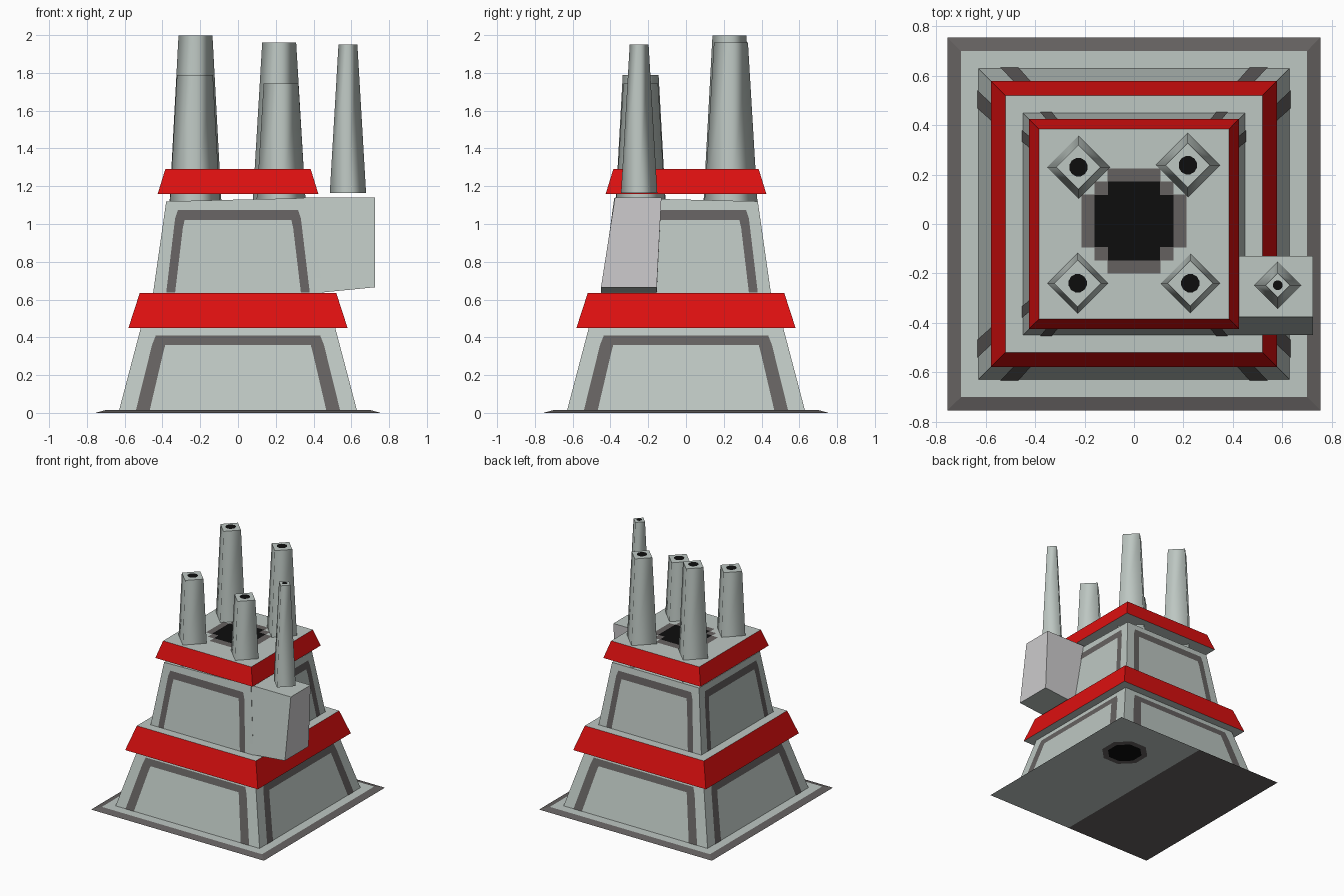
import bpy, math
from mathutils import Matrix

if "Cube" in bpy.data.objects:
    bpy.data.objects.remove(bpy.data.objects["Cube"])


def material(name, r, g, b):
    m = bpy.data.materials.new(name)
    m.diffuse_color = (r, g, b, 1)
    m.use_nodes = True
    m.node_tree.nodes["Principled BSDF"].inputs["Base Color"].default_value = m.diffuse_color
    return m


WALL = material("pale_green_grey", 0.51, 0.57, 0.54)
RED = material("red", 0.72, 0.005, 0.005)
DARK = material("dark_grey", 0.13, 0.12, 0.118)
BLACK = material("black", 0.004, 0.004, 0.004)
PALE = material("light_grey", 0.61, 0.60, 0.61)


def make(name, verts, faces, mats, rule=None):
    me = bpy.data.meshes.new(name)
    me.from_pydata(verts, [], faces)
    for m in mats:
        me.materials.append(m)
    me.update()
    if rule:
        for p in me.polygons:
            p.material_index = rule(p)
    ob = bpy.data.objects.new(name, me)
    bpy.context.collection.objects.link(ob)
    return ob


BOX = [(3, 2, 1, 0), (4, 5, 6, 7)] + [(i, (i + 1) % 4, (i + 1) % 4 + 4, i + 4) for i in range(4)]
CORNERS = [(-1, -1), (1, -1), (1, 1), (-1, 1)]


def frustum(name, h0, z0, h1, z1, mats, rule=None):
    v = [(x * h0, y * h0, z0) for x, y in CORNERS] + [(x * h1, y * h1, z1) for x, y in CORNERS]
    return make(name, v, BOX, mats, rule)


def plate(name, pts, z, mat, down=False):
    f = list(range(len(pts)))
    return make(name, [(x, y, z) for x, y in pts], [f[::-1] if down else f], [mat])


def disc(cx, cy, r, n=12):
    return [(cx + r * math.cos(2 * math.pi * (i + .5) / n),
             cy + r * math.sin(2 * math.pi * (i + .5) / n)) for i in range(n)]


# Base plate with dark bevelled rim and two-tone underside
H, T = 0.755, 0.70
bv = [(x * H, y * H, 0) for x, y in CORNERS] + [(x * T, y * T, 0.015) for x, y in CORNERS]
bv += [(0, -H, 0), (0, H, 0)]
make("base_plate", bv,
     [(0, 3, 9, 8), (8, 9, 2, 1), (4, 5, 6, 7)] + BOX[2:], [WALL, DARK],
     lambda p: 0 if p.normal.z > 0.99 or (p.normal.z < -0.9 and p.center.x > 0) else 1)
plate("underside_ring", disc(0.40, 0.37, 0.175, 8), -0.002, DARK, True)
plate("underside_hole", disc(0.40, 0.37, 0.13, 8), -0.004, BLACK, True)

# Tiers and red skirts
side_red = lambda p: 0 if abs(p.normal.z) > 0.9 else 1
frustum("lower_tier", 0.63, 0.012, 0.512, 0.46, [WALL])
frustum("lower_skirt", 0.58, 0.45, 0.52, 0.635, [WALL, RED], side_red)
upper = frustum("upper_tier", 0.45, 0.63, 0.38, 1.12, [WALL])
upper.data.vertices[5].co.z = 1.138
frustum("upper_skirt", 0.425, 1.16, 0.385, 1.29, [WALL, RED], side_red)


# Dark arch-shaped frames on every side of both tiers
def frames(name, outer, inner, half):
    o = outer + [(-u, z) for u, z in outer[::-1]]
    i = inner + [(-u, z) for u, z in inner[::-1]]
    pts = o + i
    n = len(o)
    faces = [(k + 1, k, n + k, n + k + 1) for k in range(n - 1)]
    verts = [(u, -half(z) - 0.004, z) for u, z in pts]
    for s in range(4):
        R = Matrix.Rotation(s * math.pi / 2, 4, 'Z')
        ob = make(f"{name}_{s}", verts, faces, [DARK])
        if ob.data.polygons[0].normal.y > 0:
            ob.data.flip_normals()
        ob.data.transform(R)


frames("lower_frame", [(-.54, .016), (-.455, .36), (-.435, .41)],
       [(-.467, .016), (-.397, .315), (-.385, .36)],
       lambda z: 0.63 - (z - .012) * 0.118 / 0.448)
frames("upper_frame", [(-.38, .637), (-.333, 1.03), (-.318, 1.075)],
       [(-.333, .637), (-.292, .98), (-.283, 1.02)],
       lambda z: 0.45 - (z - .63) * 0.07 / 0.49)


# Stepped dark opening on the roof
def stepped(quarter):
    pts = list(quarter)
    out = []
    for k in range(4):
        c, s = round(math.cos(k * math.pi / 2)), round(math.sin(k * math.pi / 2))
        out += [(x * c - y * s, x * s + y * c + 0.012) for x, y in pts]
    return out


plate("roof_opening_rim", stepped([(.212, -.108), (.212, .108), (.16, .108), (.16, .16), (.108, .16)]),
      1.293, DARK)
plate("roof_opening", stepped([(.16, -.105), (.16, .105), (.105, .105)]), 1.296, BLACK)

# Side annex with pale back and outer walls
make("side_annex",
     [(.42, -.45, .635), (.725, -.45, .665), (.725, -.155, .665), (.42, -.155, .635),
      (.35, -.376, 1.14), (.725, -.376, 1.14), (.725, -.13, 1.14), (.35, -.13, 1.14)],
     BOX, [WALL, PALE], lambda p: 1 if p.normal.x > 0.8 or p.normal.y > 0.8 else 0)


# Tapered four-sided chimneys, smooth shaded, with black mouths
def chimney(name, x, y, r0, z0, r1, z1, hole):
    dirs = [(0, -1), (1, 0), (0, 1), (-1, 0)]
    v = [(x + a * r0, y + b * r0, z0) for a, b in dirs] + [(x + a * r1, y + b * r1, z1) for a, b in dirs]
    me = make(name, v, BOX, [WALL]).data
    for p in me.polygons:
        p.use_smooth = abs(p.normal.z) < 0.9
    for e in me.edges:
        a, b = e.vertices
        e.use_edge_sharp = (a < 4) == (b < 4)
    plate(name + "_mouth", disc(x, y, hole), z1 + 0.003, BLACK)


chimney("chimney_back_left", -.225, .23, .137, 1.12, .09, 1.997, .038)
chimney("chimney_back_right", .218, .238, .14, 1.12, .09, 1.96, .038)
chimney("chimney_front_left", -.228, -.24, .132, 1.12, .095, 1.79, .038)
chimney("chimney_front_right", .228, -.24, .13, 1.12, .092, 1.745, .038)
chimney("chimney_annex", .582, -.248, .096, 1.165, .05, 1.95, .02)
